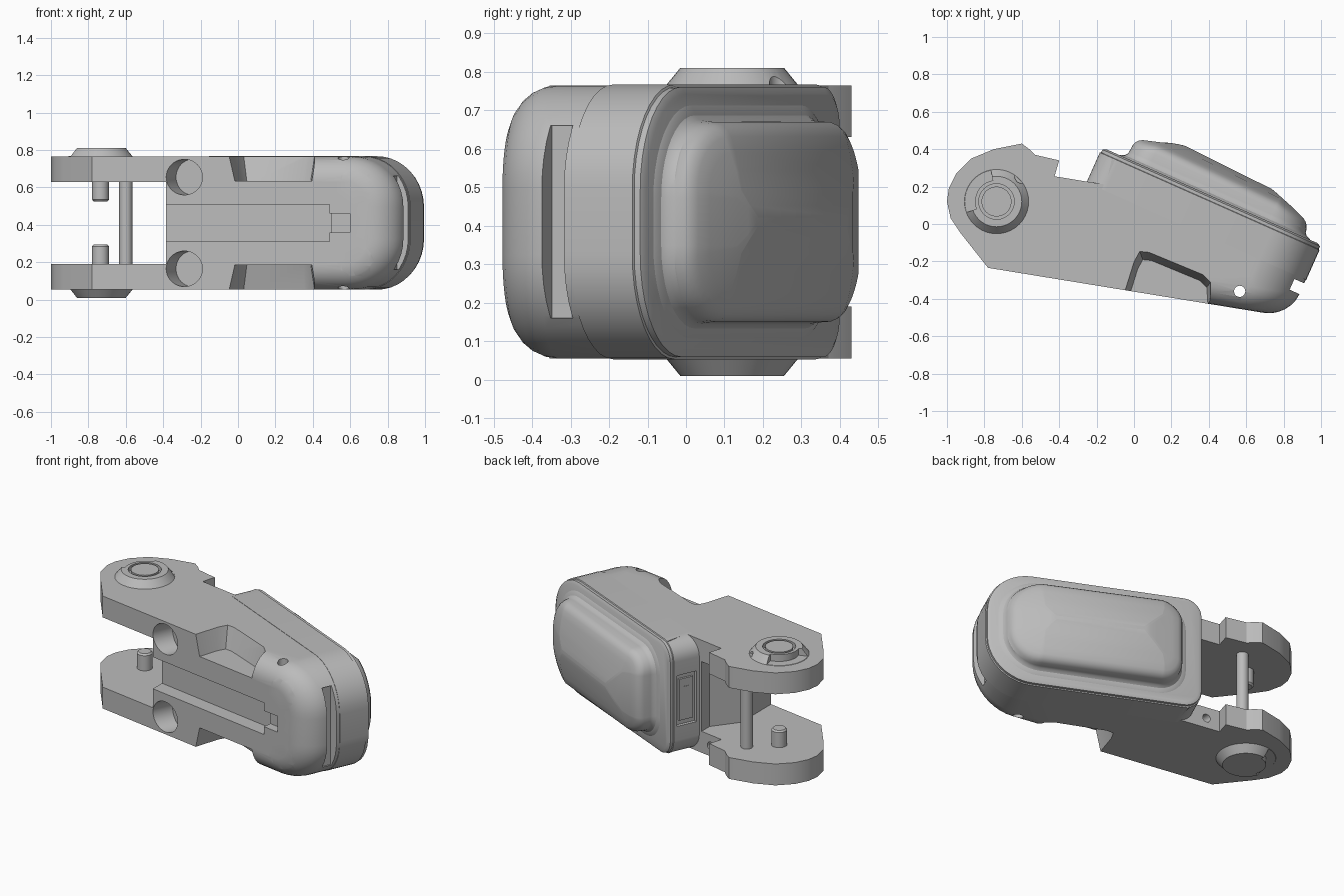
import bpy, bmesh
from math import sin, cos, pi, radians
from mathutils import Vector, Matrix

cube = bpy.data.objects.get("Cube")
if cube:
    bpy.data.objects.remove(cube, do_unlink=True)

MID = 0.41                      # mirror plane height
HALF = 0.355                    # half thickness of the body
U = Vector((0.914, -0.406, 0))  # along the tilted module
N = Vector((0.406, 0.914, 0))   # out of its back
TILT = radians(-24)
FRONT = radians(-9.3)

grey = bpy.data.materials.new("light_grey")
grey.use_nodes = True
grey.diffuse_color = (0.5, 0.5, 0.5, 1)
grey.node_tree.nodes["Principled BSDF"].inputs["Base Color"].default_value = (0.5, 0.5, 0.5, 1)


def finish(name, bm):
    bmesh.ops.recalc_face_normals(bm, faces=bm.faces)
    me = bpy.data.meshes.new(name)
    bm.to_mesh(me)
    bm.free()
    me.materials.append(grey)
    ob = bpy.data.objects.new(name, me)
    bpy.context.collection.objects.link(ob)
    return ob


def loft(name, rings):
    bm = bmesh.new()
    vs = [[bm.verts.new(p) for p in ring] for ring in rings]
    n = len(vs[0])
    for a, b in zip(vs, vs[1:]):
        for i in range(n):
            j = (i + 1) % n
            bm.faces.new((a[i], a[j], b[j], b[i]))
    bm.faces.new(vs[0])
    bm.faces.new(vs[-1])
    return finish(name, bm)


def prism(name, pts, z0, z1):
    return loft(name, [[(x, y, z) for x, y in pts] for z in (z0, z1)])


def cyl(name, start, axis, length, r1, r2=None):
    axis = Vector(axis).normalized()
    bm = bmesh.new()
    bmesh.ops.create_cone(bm, cap_ends=True, segments=40, radius1=r1,
                          radius2=r1 if r2 is None else r2, depth=length)
    rot = axis.to_track_quat('Z', 'Y').to_matrix().to_4x4()
    bm.transform(Matrix.Translation(Vector(start) + axis * length / 2) @ rot)
    return finish(name, bm)


def box(name, centre, size, turn):
    bm = bmesh.new()
    bmesh.ops.create_cube(bm, size=1)
    bm.transform(Matrix.Translation(centre) @ Matrix.Rotation(turn, 4, 'Z') @ Matrix.Diagonal((*size, 1)))
    return finish(name, bm)


def boolean(ob, cutters, op='DIFFERENCE'):
    bpy.context.view_layer.objects.active = ob
    for c in cutters:
        m = ob.modifiers.new("cut", 'BOOLEAN')
        m.operation, m.object, m.solver = op, c, 'EXACT'
        bpy.ops.object.modifier_apply(modifier=m.name)
        bpy.data.objects.remove(c, do_unlink=True)


def arc(cx, cy, r, a0, steps=10):
    return [(cx + r * cos(a0 + pi / 2 * i / steps), cy + r * sin(a0 + pi / 2 * i / steps))
            for i in range(steps + 1)]


def rounded(u0, u1, h, r0, r1, d=0):
    """Rounded outline inset by d; r0 and r1 are the corner radii at each end."""
    u0, u1, h = u0 + d, u1 - d, h - d
    r0, r1 = (max(min(r - d, h), 0.01) if d > 0 else r - d for r in (r0, r1))
    return (arc(u1 - r1, h - r1, r1, 0) + arc(u0 + r0, h - r0, r0, pi / 2)
            + arc(u0 + r0, r0 - h, r0, pi) + arc(u1 - r1, r1 - h, r1, 1.5 * pi))


def place(pts, depth):
    return [U * u + N * depth(u, w) + Vector((0, 0, MID + w)) for u, w in pts]


def tilted(u, v):
    return (U * u + N * v).xy


def front_y(x):
    return -0.235 - 0.163 * (x + 0.78)


# Body and both arms from the plan outline
body = prism("body", [
    (-1, .12), (-.98, .03), (-.93, -.045), (-.78, -.235), (.95, front_y(.95)), (1.15, -.3),
    tilted(1, .27), tilted(-.25, .27), (-.15, .21), (-.425, .255), (-.40, .34), (-.53, .37),
    (-.56, .40), (-.60, .43), (-.75, .40), (-.87, .35), (-.95, .27), (-.99, .19)],
    MID - HALF, MID + HALF)


# Rounded head envelope, flared away from the arms
def envelope(d):
    h, r = HALF - d, .27 - d
    return (arc(.96 - d - r, h - r, r, 0) + [(.42, h), (.05, .6), (-1.4, .6), (-1.4, -.6), (.05, -.6), (.42, -h)]
            + arc(.96 - d - r, r - h, r, 1.5 * pi))


B = .13
rings = []
for k in range(7):
    a = pi / 2 * k / 6
    rings.append(place(envelope(B * (1 - sin(a))), lambda u, w: -.369 + .262 * u + B * (1 - cos(a))))
rings.append(place(envelope(0), lambda u, w: .7))
boolean(body, [loft("head_envelope", rings)], 'INTERSECT')

# Gap between the arms, front channel, end slot
cutters = [
    prism("gap", [(-1.2, -.6), (-.385, -.6), (-.385, 0), (-.27, .15), (-.27, .6), (-1.2, .6)], .19, .63),
    box("channel", (.04, front_y(.04), MID), (.91, .18, .2), FRONT),
    box("channel_tip", (.53, front_y(.53), MID), (.14, .11, .1), FRONT),
    cyl("channel_end", (.59, front_y(.59) - .05, MID), (.16, 1, 0), .105, .05),
    box("end_slot", U * .96 + N * .048 + Vector((0, 0, MID)), (.13, .063, .5), TILT),
    cyl("cross_hole", (.565, -.36, -.1), (0, 0, 1), 1.1, .03)]
pocket = [(-.06, -.6), (-.05, -.36), (.0, -.2), (.03, -.145), (.08, -.15), (.37, -.27), (.41, -.31), (.43, -.6)]
for s in (1, -1):
    floor = [(.2 + (x - .2) * .9, -.6 + (y + .6) * .9, MID + s * .225) for x, y in pocket]
    rim = [(x, y, MID + s * .36) for x, y in pocket]
    over = [(x, y, MID + s * .5) for x, y in pocket]
    z = MID + s * .19
    cutters += [
        loft("side_pocket", [floor, rim, over]),
        cyl("screw_recess", Vector((.615, -.47, z)) - N * .1, N, .21, .09),
        cyl("screw_hole", Vector((.615, -.47, z)) + N * .05, N, .17, .045),
        cyl("scoop", Vector((-.285, -.31, MID + s * .245)) - N * .1, N, .2, .095),
        cyl("root_hole", (-.34, .1, MID + s * .29), (0, 1, 0), .4, .025)]
boolean(body, cutters)

# Module shell with chamfered lip
shell = loft("module_shell", [
    place(rounded(-.322, .963, HALF + .002, .11, .272, d), lambda u, w: v)
    for d, v in ((0, .1), (0, .275), (.006, .278), (.006, .295), (.025, .305))])
boolean(shell, [box("socket", U * -.322 + N * .19 + Vector((0, 0, MID)), (.04, .13, .32), TILT)])
box("socket_plate", U * -.306 + N * .19 + Vector((0, 0, MID)), (.02, .09, .26), TILT)
box("socket_contact", U * -.315 + N * .19 + Vector((0, 0, MID)), (.01, .03, .16), TILT)


# Domed pad on the back of the module
def dome(u, w):
    return .508 - .38 * (u - .28) ** 2 - .05 * (w / .265) ** 2


def pad(d):
    return rounded(-.18, .855, .262, .13, .2, d)


rings = [place(pad(d), lambda u, w: v) for d, v in ((-.045, .302), (-.035, .309), (-.015, .316), (-.003, .33), (0, .345))]
for d, drop in ((.003, .03), (.01, .015), (.022, .005), (.04, 0), (.08, 0), (.13, 0), (.18, 0), (.22, 0), (.25, 0)):
    rings.append(place(pad(d), lambda u, w: max(dome(u, w) - drop, .348)))
loft("back_pad", rings)

# Pivot bosses and pins, mirrored on the two arms
PX, PY = -.735, .12
for s, side in ((1, "upper"), (-1, "lower")):
    up = (0, 0, s)
    boss = cyl(side + "_boss", (PX, PY, MID + s * .345), up, .055, .18, .135)
    wedge = [(PX + r * cos(radians(a)), PY + r * sin(radians(a)))
             for r, sweep in ((.115, range(100, 201, 10)), (.3, range(200, 99, -10))) for a in sweep]
    boolean(boss, [
        prism("wedge", wedge, MID + s * .357, MID + s * .5),
        cyl("ring_groove", (PX, PY, MID + s * .37), up, .1, .095),
        cyl("rod_hole", (-.6, .255, MID + s * .357), up, .1, .038)])
    cyl(side + "_boss_cap", (PX, PY, MID + s * .35), up, .05, .08)
    cyl(side + "_pin", (PX, PY, MID + s * .125), up, .11, .045)
    cyl(side + "_pin_tip", (PX, PY, MID + s * .115), up, .01, .036, .045)

cyl("cross_rod", (-.6, .25, .1), (0, 0, 1), .62, .035)

# Smooth curved faces, keep edges crisp
for ob in bpy.context.scene.objects:
    if ob.type == 'MESH':
        bpy.ops.object.select_all(action='DESELECT')
        ob.select_set(True)
        bpy.context.view_layer.objects.active = ob
        bpy.ops.object.shade_smooth_by_angle(angle=radians(30))
